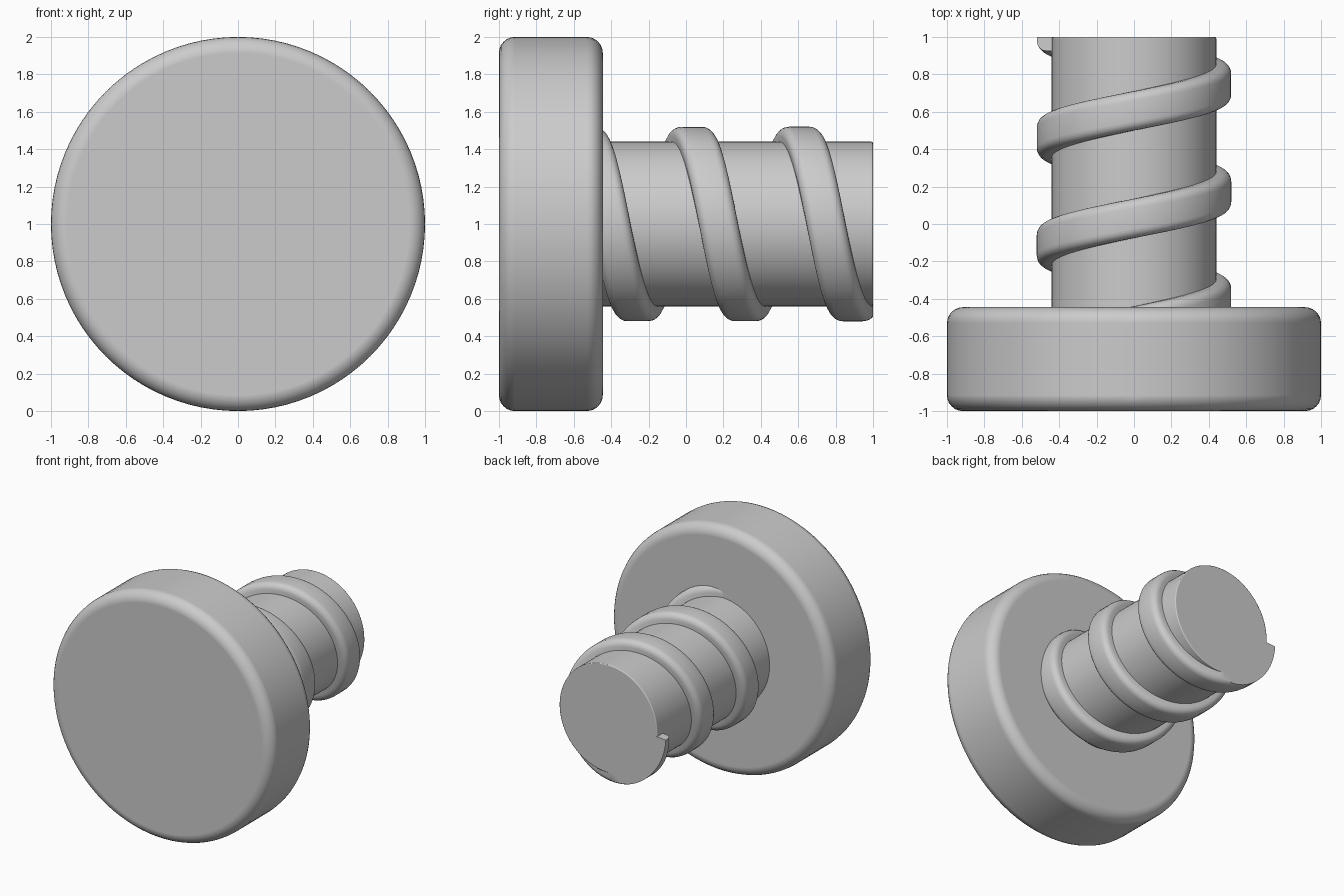
import bpy, bmesh, math
from mathutils import Matrix, Vector

cube = bpy.data.objects.get("Cube")
if cube:
    bpy.data.objects.remove(cube, do_unlink=True)

grey = bpy.data.materials.new("plain grey")
grey.use_nodes = True
colour = (0.6, 0.6, 0.6, 1)
grey.diffuse_color = colour
grey.node_tree.nodes["Principled BSDF"].inputs["Base Color"].default_value = colour

AXIS_Z = 1.0


def make_object(name, bm):
    mesh = bpy.data.meshes.new(name)
    bm.to_mesh(mesh)
    bm.free()
    mesh.materials.append(grey)
    obj = bpy.data.objects.new(name, mesh)
    bpy.context.collection.objects.link(obj)
    return obj


def rounded_disc(name, radius, y0, y1, bevel, segments):
    """Cylinder along y with rounded rims."""
    bm = bmesh.new()
    place = Matrix.Translation((0, (y0 + y1) / 2, AXIS_Z)) @ Matrix.Rotation(math.pi / 2, 4, 'X')
    bmesh.ops.create_cone(bm, cap_ends=True, segments=96, radius1=radius,
                          radius2=radius, depth=y1 - y0, matrix=place)
    for face in bm.faces:
        face.smooth = True
    obj = make_object(name, bm)
    mod = obj.modifiers.new("rounded rim", 'BEVEL')
    mod.width = bevel
    mod.segments = segments
    mod.limit_method = 'ANGLE'
    mod.angle_limit = math.radians(40)
    mod.harden_normals = True


# Head and shaft
rounded_disc("screw_head", 1.0, -1.0, -0.445, 0.085, 6)
rounded_disc("screw_shaft", 0.44, -0.6, 1.0, 0.008, 2)

# Thread cross-section as (axial offset, radius), with rounded outer corners
HALF, ROOT, CREST, ROUND = 0.105, 0.43, 0.52, 0.05
section = [(-HALF, ROOT)]
for side, start in ((-1, 180), (1, 90)):
    for i in range(6):
        t = math.radians(start - 18 * i)
        section.append((side * (HALF - ROUND) + ROUND * math.cos(t),
                        CREST - ROUND + ROUND * math.sin(t)))
section.append((HALF, ROOT))

# Sweep the section along the helix
PITCH, TOP_Y = 0.575, 0.03
first, last, steps = -1.1, 1.74, 200
bm = bmesh.new()
rings = []
for s in range(steps + 1):
    turn = first + (last - first) * s / steps
    a = turn * math.tau
    rings.append([bm.verts.new((r * math.sin(a), TOP_Y + PITCH * turn + dy,
                                AXIS_Z + r * math.cos(a))) for dy, r in section])
n = len(section)
for r0, r1 in zip(rings, rings[1:]):
    for i in range(n):
        j = (i + 1) % n
        bm.faces.new((r0[i], r0[j], r1[j], r1[i]))
bm.faces.new(rings[0])
bm.faces.new(rings[-1])

# Trim the thread flush with the end of the shaft
bmesh.ops.bisect_plane(bm, geom=bm.verts[:] + bm.edges[:] + bm.faces[:],
                       plane_co=Vector((0, 1, 0)), plane_no=Vector((0, 1, 0)), clear_outer=True)
bmesh.ops.holes_fill(bm, edges=[e for e in bm.edges if e.is_boundary], sides=0)
bmesh.ops.recalc_face_normals(bm, faces=bm.faces[:])
thread = make_object("screw_thread", bm)
bpy.ops.object.select_all(action='DESELECT')
thread.select_set(True)
bpy.context.view_layer.objects.active = thread
bpy.ops.object.shade_smooth_by_angle(angle=math.radians(40))
